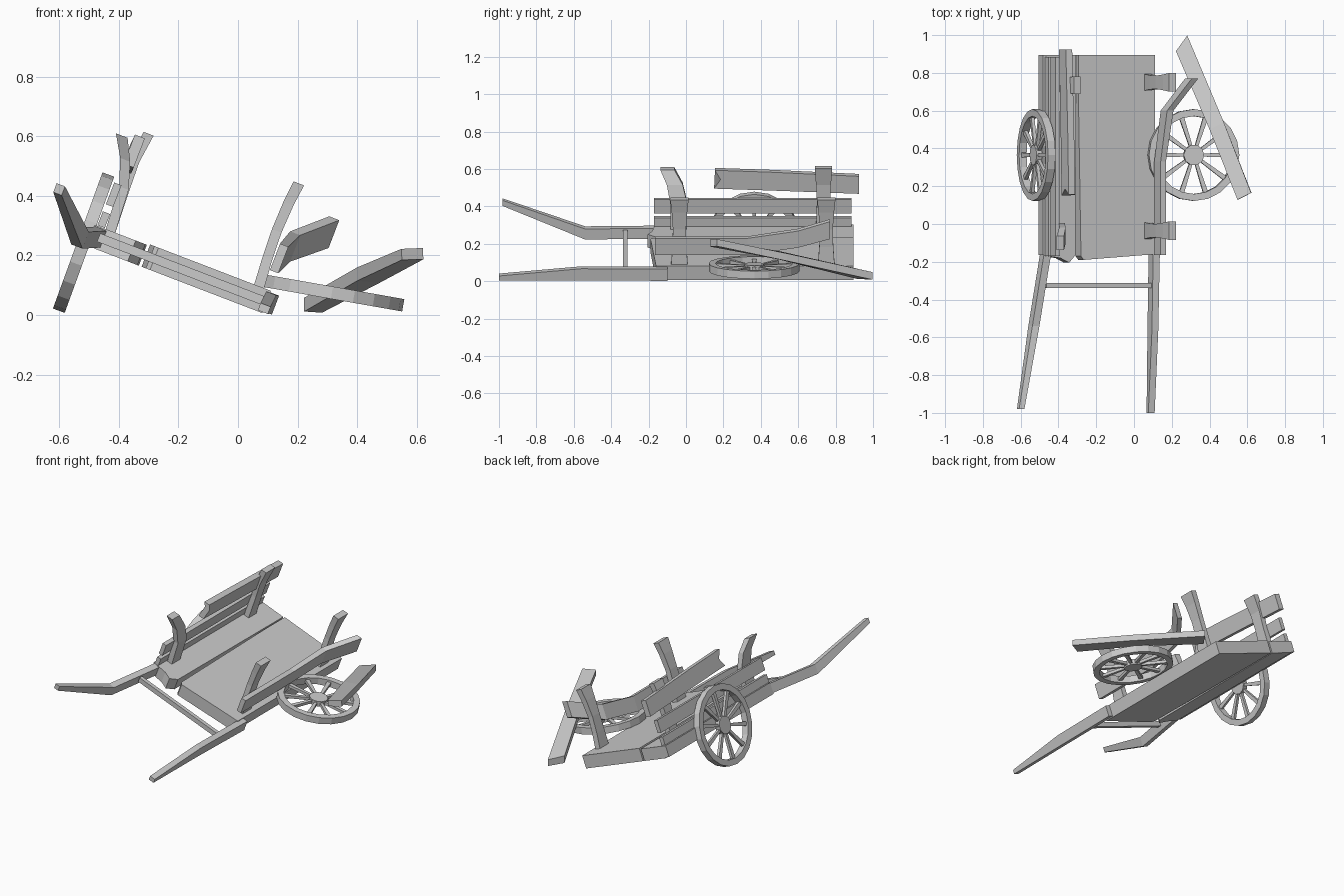
import bpy, bmesh, math
from mathutils import Vector, Matrix

if "Cube" in bpy.data.objects:
    bpy.data.objects.remove(bpy.data.objects["Cube"])

# Tilted frame of the cart bed: u across, y along, n upward from the bed top
A = math.radians(21)
U = Vector((math.cos(A), 0, -math.sin(A)))
N = Vector((math.sin(A), 0, math.cos(A)))
Y = Vector((0, 1, 0))
O = Vector((0.105, 0, 0.078))


def P(u, y, n):
    return O + U * u + Y * y + N * n


def finish(name, bm):
    bmesh.ops.recalc_face_normals(bm, faces=bm.faces)
    me = bpy.data.meshes.new(name)
    bm.to_mesh(me)
    bm.free()
    ob = bpy.data.objects.new(name, me)
    bpy.context.collection.objects.link(ob)
    return ob


def loft(name, rings):
    """Skin a list of equal-sized rings and cap both ends."""
    bm = bmesh.new()
    vs = [[bm.verts.new(p) for p in r] for r in rings]
    k = len(vs[0])
    for a, b in zip(vs, vs[1:]):
        for i in range(k):
            bm.faces.new((a[i], a[(i + 1) % k], b[(i + 1) % k], b[i]))
    bm.faces.new(vs[0])
    bm.faces.new(vs[-1])
    return finish(name, bm)


def board(name, stations, w_dir, t_dir):
    """Rectangular section swept through (centre, width, thickness) stations."""
    rings = []
    for c, w, t in stations:
        c, a, b = Vector(c), Vector(w_dir) * w / 2, Vector(t_dir) * t / 2
        rings.append([c - a - b, c + a - b, c + a + b, c - a + b])
    return loft(name, rings)


def prism(name, outline, n0, n1):
    """Bed-frame outline (u, y) extruded along n."""
    return loft(name, [[P(u, y, n) for u, y in outline] for n in (n0, n1)])


def wheel(name, centre, axis, r=0.243, segs=20, spokes=10):
    m = Matrix.Translation(centre) @ Vector(axis).to_track_quat('Z', 'Y').to_matrix().to_4x4()
    # rim
    bm = bmesh.new()
    prof = [(r - .037, -.021), (r, -.021), (r, .021), (r - .037, .021)]
    rings = []
    for i in range(segs):
        a = 2 * math.pi * i / segs
        rings.append([bm.verts.new(m @ Vector((q * math.cos(a), q * math.sin(a), z))) for q, z in prof])
    for i in range(segs):
        p, q = rings[i], rings[(i + 1) % segs]
        for j in range(4):
            bm.faces.new((p[j], p[(j + 1) % 4], q[(j + 1) % 4], q[j]))
    finish(name + "_rim", bm)
    # hub
    bm = bmesh.new()
    bmesh.ops.create_cone(bm, cap_ends=True, segments=spokes, radius1=.055, radius2=.055,
                          depth=.034, matrix=m)
    finish(name + "_hub", bm)
    # spokes
    for i in range(spokes):
        a = 2 * math.pi * (i + .5) / spokes
        d = Vector((math.cos(a), math.sin(a), 0))
        s = Vector((-d.y, d.x, 0))
        R = m.to_3x3()
        board(f"{name}_spoke_{i}", [(m @ (d * .04), .016, .018), (m @ (d * (r - .03)), .026, .018)],
              R @ s, R @ Vector((0, 0, 1)))


# Bed planks with broken front ends
prism("wide_bed_plank", [(0.004, -.16), (0.004, .895), (-.43, .895), (-.43, .70), (-.415, -.17), (-.40, -.19)], -.075, 0.005)
prism("narrow_bed_plank", [(-.44, .895), (-.6, .895), (-.6, -.17), (-.53, -.18), (-.48, -.205), (-.445, -.165)], -.075, 0)
prism("left_bed_rail", [(-.6, -.165), (-.6, .895), (-.628, .895), (-.628, -.165)], -.07, .0)

# Pull shafts and crossbar
board("left_shaft", [((-.462, -.12, .262), .06, .04), ((-.53, -.54, .258), .06, .04),
                     ((-.6, -.98, .422), .032, .03)], N, U)
board("right_shaft", [((.108, -.1, .04), .068, .038), ((.1, -.56, .042), .066, .036),
                      ((.088, -1.0, .022), .026, .036)], N, U)
board("shaft_crossbar", [(P(-.6, -.325, -.035), .03, .025), (P(-.005, -.325, -.035), .03, .025)], N, Y)

# Side posts, flared and bent
for tag, y in (("front", -.035), ("back", .75)):
    board(f"right_{tag}_post", [(P(-.037, y, -.01), .09, .036), (P(-.046, y, .1), .075, .034),
                                (P(-.05, y, .2), .07, .034), (P(-.046, y, .3), .083, .036),
                                (P(-.038, y, .375), .098, .038)], Y, U)
board("left_back_post", [(P(-.57, .735, -.01), .08, .034), (P(-.577, .735, .15), .07, .034),
                         (P(-.58, .735, .25), .08, .034), (P(-.568, .735, .35), .092, .036)], Y, U)
board("left_front_post", [(P(-.57, -.04, -.01), .085, .034), (P(-.58, -.04, .15), .09, .034),
                          (P(-.61, -.06, .24), .085, .036), (P(-.65, -.1, .312), .075, .042)], Y, U)

# Left side slats
board("left_lower_slat", [(P(-.605, -.17, .027), .05, .026), (P(-.605, .885, .027), .05, .026)], N, U)
board("left_middle_slat", [(P(-.604, -.17, .117), .078, .026), (P(-.604, .885, .117), .078, .026)], N, U)

# Loose left top slat with a splintered front end
rings = []
for x, y, z, w, j in ((-.348, .165, .55, .105, 1), (-.352, .45, .54, .105, 0), (-.362, .925, .52, .1, 0)):
    c = Vector((x, y, z))
    prof = ((-.5, -1, -.015), (0, -1, .02), (.5, -1, -.01), (.5, 1, -.01), (0, 1, .02), (-.5, 1, -.015))
    rings.append([c + N * w * a + U * .018 * b + Y * d * j for a, b, d in prof])
loft("left_top_slat", rings)

# Snapped right slat bending outward
board("right_broken_slat", [((.138, -.165, .19), .095, .03), ((.138, .33, .19), .095, .03),
                            ((.175, .6, .23), .095, .036), ((.305, .77, .278), .1, .036)],
      N, U)

# Fallen plank resting on the loose wheel
loft("fallen_plank", [
    [(.222, .915, .012), (.282, .998, .008), (.282, .998, .048), (.222, .915, .058)],
    [(.40, .50, .115), (.475, .54, .108), (.475, .54, .148), (.40, .50, .16)],
    [(.55, .128, .185), (.622, .165, .187), (.62, .165, .225), (.548, .128, .222)]])

# Wheels: one still on the cart, one fallen over
wheel("left_wheel", (-.518, .365, .243), (-math.cos(math.radians(20)), 0, math.sin(math.radians(20))))
wheel("loose_wheel", (.315, .365, .075), (math.sin(math.radians(10)), 0, math.cos(math.radians(10))))
